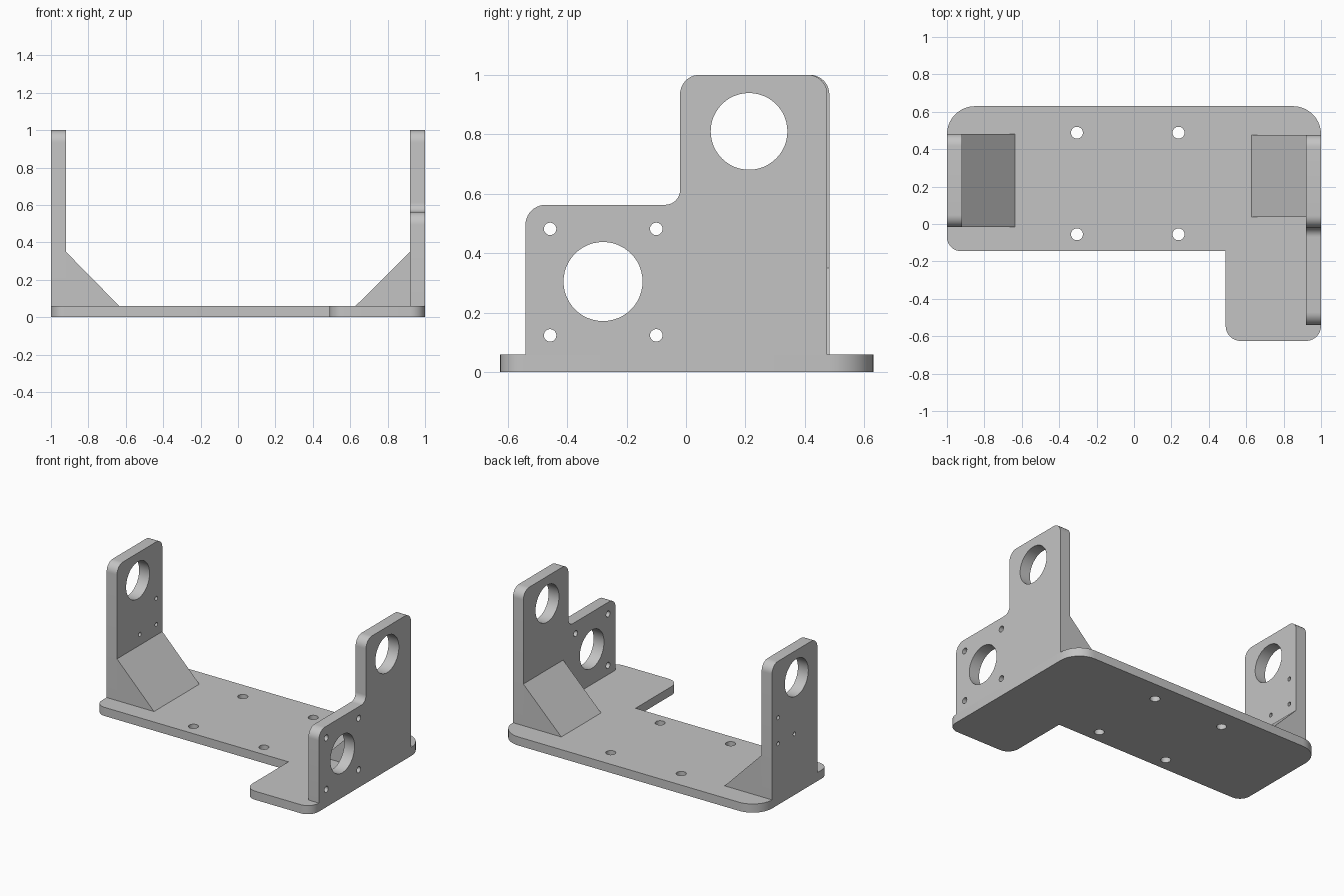
import bpy, bmesh, math
from mathutils import Matrix, Vector

cube = bpy.data.objects.get("Cube")
if cube:
    bpy.data.objects.remove(cube, do_unlink=True)

GREY = 0.55
metal = bpy.data.materials.new("plain grey")
metal.use_nodes = True
metal.diffuse_color = (GREY, GREY, GREY, 1)
for node in metal.node_tree.nodes:
    if node.type == 'BSDF_PRINCIPLED':
        node.inputs["Base Color"].default_value = (GREY, GREY, GREY, 1)

# Sketch planes: columns are the world directions of the sketch's x, y and depth
FLOOR = Matrix.Identity(4)
SIDE = Matrix(((0, 0, 1, 0), (1, 0, 0, 0), (0, 1, 0, 0), (0, 0, 0, 1)))
FRONT = Matrix(((1, 0, 0, 0), (0, 0, -1, 0), (0, 1, 0, 0), (0, 0, 0, 1)))


def rounded(corners, steps=10):
    """Outline from (x, y, radius) corners, each filleted by its radius."""
    pts = []
    for i, (x, y, r) in enumerate(corners):
        p = Vector((x, y))
        if r == 0:
            pts.append(p)
            continue
        a = (Vector(corners[i - 1][:2]) - p).normalized()
        b = (Vector(corners[(i + 1) % len(corners)][:2]) - p).normalized()
        centre = p + (a + b) * r          # all filleted corners are square
        for k in range(steps + 1):
            t = k / steps * math.pi / 2
            pts.append(centre - b * r * math.cos(t) - a * r * math.sin(t))
    return pts


def circle(x, y, r):
    n = 48 if r > 0.1 else 24
    return [Vector((x + r * math.cos(math.tau * k / n),
                    y + r * math.sin(math.tau * k / n))) for k in range(n)]


def plate(name, corners, holes, low, high, plane):
    """Flat outline with round holes, thickened from low to high."""
    sketch = bpy.data.curves.new(name + "_sketch", 'CURVE')
    sketch.dimensions = '2D'
    sketch.fill_mode = 'BOTH'
    sketch.extrude = (high - low) / 2
    for loop in [rounded(corners)] + [circle(*h) for h in holes]:
        spline = sketch.splines.new('POLY')
        spline.points.add(len(loop) - 1)
        for point, p in zip(spline.points, loop):
            point.co = (p.x, p.y, 0, 1)
        spline.use_cyclic_u = True
    temp = bpy.data.objects.new(name + "_sketch", sketch)
    bpy.context.collection.objects.link(temp)
    deps = bpy.context.evaluated_depsgraph_get()
    mesh = bpy.data.meshes.new_from_object(temp.evaluated_get(deps))
    bpy.data.objects.remove(temp, do_unlink=True)
    bpy.data.curves.remove(sketch)

    mesh.name = name
    mesh.transform(plane @ Matrix.Translation((0, 0, (low + high) / 2)))
    bm = bmesh.new()
    bm.from_mesh(mesh)
    bmesh.ops.remove_doubles(bm, verts=bm.verts, dist=0.0001)
    bmesh.ops.recalc_face_normals(bm, faces=bm.faces)
    bm.to_mesh(mesh)
    bm.free()
    mesh.materials.clear()
    mesh.materials.append(metal)
    obj = bpy.data.objects.new(name, mesh)
    bpy.context.collection.objects.link(obj)
    bpy.ops.object.select_all(action='DESELECT')
    obj.select_set(True)
    bpy.context.view_layer.objects.active = obj
    bpy.ops.object.shade_smooth_by_angle(angle=math.radians(30))
    return obj


T = 0.06      # base thickness
W = 0.92      # inner face of the walls

# L-shaped base with four mounting holes
plate("base_plate",
      [(-1, -0.145, 0.075), (0.49, -0.145, 0), (0.49, -0.625, 0.08),
       (1, -0.625, 0.08), (1, 0.63, 0.15), (-1, 0.63, 0.15)],
      [(x, y, 0.032) for x in (-0.305, 0.238) for y in (-0.055, 0.488)],
      0, T, FLOOR)

# Stepped wall with two bearing holes and four screw holes
plate("left_wall",
      [(-0.54, T, 0), (0.475, T, 0), (0.475, 1, 0.065), (-0.02, 1, 0.065),
       (-0.02, 0.563, 0.05), (-0.54, 0.563, 0.068)],
      [(0.212, 0.81, 0.129), (-0.279, 0.305, 0.133)]
      + [(y, z, 0.021) for y in (-0.457, -0.1) for z in (0.124, 0.482)],
      W, 1, SIDE)

# Plain wall with one bearing hole and three pin holes
plate("right_wall",
      [(-0.017, T, 0), (0.482, T, 0), (0.482, 1, 0.065), (-0.017, 1, 0.065)],
      [(0.212, 0.81, 0.129), (0.415, 0.607, 0.014), (0.415, 0.425, 0.014),
       (0.235, 0.425, 0.014)],
      -1, -W, SIDE)

# Sloped braces joining the walls to the base (depth runs towards the front)
plate("left_brace", [(0.628, T, 0), (W, T, 0), (W, 0.35, 0)], [],
      -0.475, -0.037, FRONT)
plate("right_brace", [(-W, T, 0), (-0.635, T, 0), (-W, 0.35, 0)], [],
      -0.482, 0.017, FRONT)
